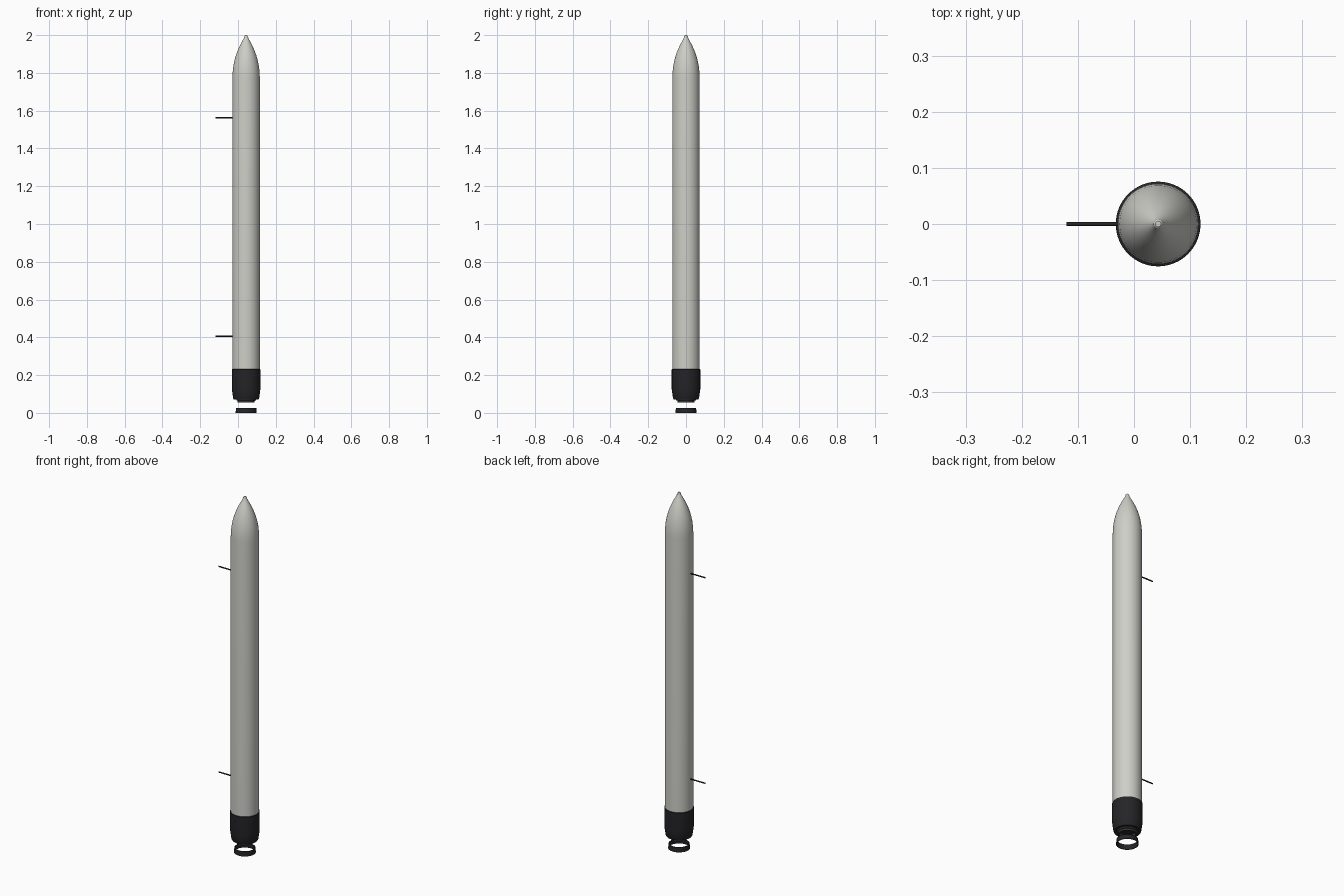
import bpy, bmesh, math

if "Cube" in bpy.data.objects:
    bpy.data.objects.remove(bpy.data.objects["Cube"])

CX = 0.043      # rocket axis
SEG = 64


def material(name, rgb):
    m = bpy.data.materials.new(name)
    m.diffuse_color = (*rgb, 1)
    m.use_nodes = True
    m.node_tree.nodes["Principled BSDF"].inputs["Base Color"].default_value = m.diffuse_color
    return m


HULL = material("hull_grey", (0.62, 0.62, 0.58))
DARK = material("dark", (0.018, 0.018, 0.021))
METAL = material("engine_metal", (0.06, 0.06, 0.06))


def finish(obj, mat):
    obj.data.materials.append(mat)
    bpy.context.view_layer.objects.active = obj
    obj.select_set(True)
    bpy.ops.object.shade_smooth_by_angle(angle=math.radians(30))
    obj.select_set(False)
    return obj


def lathe(name, profile, mat, closed=False, caps=True):
    """Spin (radius, z) points around the rocket axis."""
    bm = bmesh.new()
    rings = []
    for r, z in profile:
        rings.append([bm.verts.new((r * math.cos(2 * math.pi * i / SEG),
                                    r * math.sin(2 * math.pi * i / SEG), z))
                      for i in range(SEG)])
    pairs = list(zip(rings, rings[1:]))
    if closed:
        pairs.append((rings[-1], rings[0]))
    for a, b in pairs:
        for i in range(SEG):
            j = (i + 1) % SEG
            bm.faces.new((a[i], a[j], b[j], b[i]))
    if caps and not closed:
        bm.faces.new(rings[0])
        bm.faces.new(rings[-1])
    bmesh.ops.recalc_face_normals(bm, faces=bm.faces)
    me = bpy.data.meshes.new(name)
    bm.to_mesh(me)
    bm.free()
    obj = bpy.data.objects.new(name, me)
    obj.location.x = CX
    bpy.context.collection.objects.link(obj)
    return finish(obj, mat)


# Main tube with pointed nose
lathe("body", [(0.0725, 0.225), (0.0725, 1.77), (0.0715, 1.80), (0.0685, 1.83),
               (0.063, 1.86), (0.055, 1.89), (0.045, 1.918), (0.033, 1.945),
               (0.021, 1.967), (0.013, 1.982), (0.009, 1.992),
               (0.008, 1.997), (0.005, 2.0)], HULL)

# Dark engine skirt, tapering at the base
lathe("engine_skirt", [(0.066, 0.072), (0.069, 0.078), (0.0755, 0.125),
                       (0.0755, 0.23), (0.072, 0.232)], DARK)

# Upper engine collar, stepped and hollow
lathe("nozzle_collar", [(0.052, 0.076), (0.052, 0.066), (0.045, 0.064), (0.045, 0.056),
                        (0.039, 0.056), (0.036, 0.076)], METAL, closed=True)

# Lower nozzle ring, an open band separated from the collar
lathe("nozzle_ring", [(0.056, 0.0), (0.0535, 0.026), (0.050, 0.027),
                      (0.0525, 0.0)], DARK, closed=True)

# Two side attachment rods
for label, z in (("lower", 0.406), ("upper", 1.562)):
    x0, x1 = -0.12, -0.025
    bpy.ops.mesh.primitive_cylinder_add(vertices=16, radius=0.0035, depth=x1 - x0,
                                        location=((x0 + x1) / 2, 0, z),
                                        rotation=(0, math.pi / 2, 0))
    rod = bpy.context.object
    rod.name = label + "_attachment_rod"
    finish(rod, DARK)
